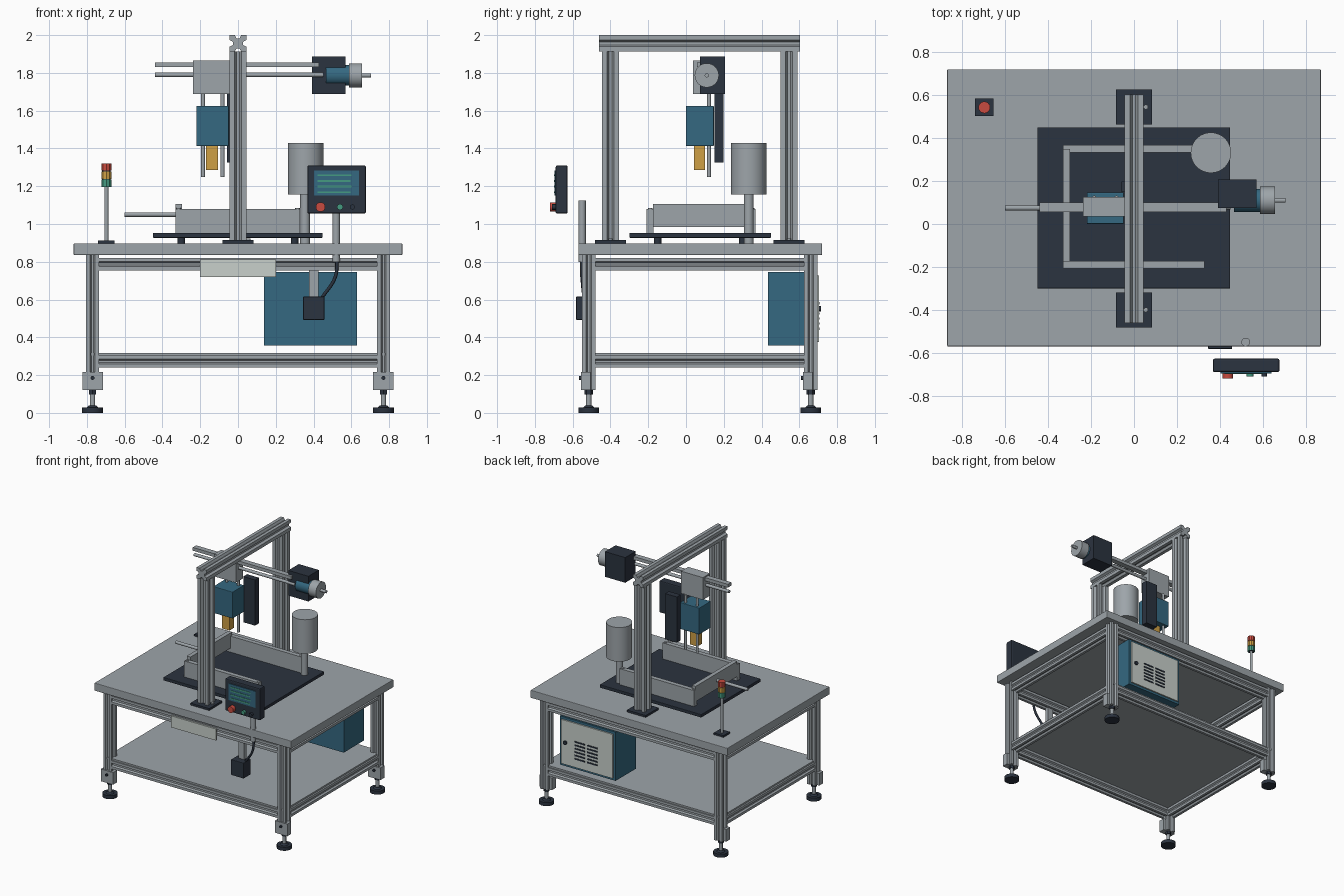
import bpy
import bmesh
from mathutils import Vector

default_cube = bpy.data.objects.get("Cube")
if default_cube:
    bpy.data.objects.remove(default_cube, do_unlink=True)


def material(name, colour):
    mat = bpy.data.materials.new(name)
    mat.use_nodes = True
    rgba = (*colour, 1)
    mat.diffuse_color = rgba
    mat.node_tree.nodes["Principled BSDF"].inputs["Base Color"].default_value = rgba
    return mat


grey = material("aluminium grey", (0.34, 0.375, 0.40))
dark = material("dark navy", (0.024, 0.033, 0.05))
blue = material("petrol blue", (0.035, 0.14, 0.22))
yellow = material("amber yellow", (0.62, 0.35, 0.06))
red = material("signal red", (0.58, 0.07, 0.05))
green = material("signal green", (0.06, 0.33, 0.22))
pale = material("pale grey", (0.58, 0.63, 0.60))


def finish(name, bm, mat, smooth=False):
    bmesh.ops.recalc_face_normals(bm, faces=bm.faces)
    mesh = bpy.data.meshes.new(name)
    bm.to_mesh(mesh)
    bm.free()
    mesh.materials.append(mat)
    if smooth:
        for poly in mesh.polygons:
            poly.use_smooth = len(poly.vertices) == 4
    obj = bpy.data.objects.new(name, mesh)
    bpy.context.collection.objects.link(obj)
    return obj


def box(name, xs, ys, zs, mat, bevel=0):
    """Box given by its extent on each axis."""
    bm = bmesh.new()
    bmesh.ops.create_cube(bm, size=1)
    for v in bm.verts:
        v.co = [lo + (c + 0.5) * (hi - lo) for c, (lo, hi) in zip(v.co, (xs, ys, zs))]
    obj = finish(name, bm, mat)
    if bevel:
        mod = obj.modifiers.new("rounded edges", "BEVEL")
        mod.width, mod.segments = bevel, 2
    return obj


def orient(obj, start, end):
    direction = Vector(end) - Vector(start)
    obj.rotation_mode = "QUATERNION"
    obj.rotation_quaternion = direction.to_track_quat("Z", "Y")
    obj.location = start


def rod(name, start, end, radius, mat, sides=32, tip=None):
    """Cylinder or cone between two points."""
    length = (Vector(end) - Vector(start)).length
    bm = bmesh.new()
    bmesh.ops.create_cone(bm, cap_ends=True, segments=sides, radius1=radius,
                          radius2=radius if tip is None else tip, depth=length)
    bmesh.ops.translate(bm, vec=(0, 0, length / 2), verts=bm.verts)
    obj = finish(name, bm, mat, smooth=sides > 12)
    orient(obj, start, end)
    return obj


def extrusion(name, start, end, width):
    """Square slotted profile swept between two points."""
    length = (Vector(end) - Vector(start)).length
    side = [(-0.5, 0.5), (-0.2, 0.5), (-0.09, 0.3), (0.09, 0.3), (0.2, 0.5)]
    outline = []
    for turn in range(4):
        outline += side
        side = [(y, -x) for x, y in side]
    bm = bmesh.new()
    face = bm.faces.new([bm.verts.new((x * width, y * width, 0)) for x, y in outline])
    top = bmesh.ops.extrude_face_region(bm, geom=[face])["geom"]
    bmesh.ops.translate(bm, vec=(0, 0, length),
                        verts=[g for g in top if isinstance(g, bmesh.types.BMVert)])
    orient(finish(name, bm, grey), start, end)


# Base frame: legs, feet, rails
leg_x, front_y, back_y = 0.77, -0.515, 0.66
for end_name, y in (("front", front_y), ("back", back_y)):
    for side_name, x in (("right", -leg_x), ("left", leg_x)):
        label = f"{end_name}_{side_name}"
        extrusion(f"{label}_leg", (x, y, 0.12), (x, y, 0.84), 0.07)
        box(f"{label}_foot_bracket", (x - 0.054, x + 0.054), (y - 0.04, y + 0.01),
            (0.12, 0.217), grey)
        rod(f"{label}_bracket_bolt", (x, y - 0.052, 0.185), (x, y - 0.04, 0.185), 0.01, dark)
        rod(f"{label}_foot_stem", (x, y, 0.03), (x, y, 0.12), 0.014, grey)
        rod(f"{label}_foot_nut", (x, y, 0.098), (x, y, 0.12), 0.022, dark, 6)
        rod(f"{label}_foot_pad", (x, y, 0), (x, y, 0.028), 0.055, dark)
        rod(f"{label}_foot_cone", (x, y, 0.028), (x, y, 0.04), 0.03, dark, tip=0.018)
inset = 0.035
for level, z in (("lower", 0.272), ("upper", 0.788)):
    for end_name, y in (("front", front_y), ("back", back_y)):
        extrusion(f"{level}_{end_name}_rail", (inset - leg_x, y, z), (leg_x - inset, y, z), 0.066)
    for side_name, x in (("right", -leg_x), ("left", leg_x)):
        extrusion(f"{level}_{side_name}_rail", (x, front_y + inset, z),
                  (x, back_y - inset, z), 0.066)
box("lower_shelf", (-0.79, 0.79), (-0.54, 0.685), (0.304, 0.318), grey)
box("table_top", (-0.87, 0.87), (-0.57, 0.72), (0.836, 0.898), grey, 0.004)

# Gantry: two posts on base plates and a cross beam
for label, y in (("front", -0.4), ("back", 0.545)):
    box(f"{label}_post_base", (-0.083, 0.083), (y - 0.082, y + 0.082), (0.898, 0.914), dark)
    extrusion(f"{label}_post", (0, y, 0.914), (0, y, 1.912), 0.09)
    rod(f"{label}_base_bolt", (0.055, y, 0.914), (0.055, y, 0.922), 0.011, grey)
extrusion("gantry_beam", (0, -0.46, 1.956), (0, 0.603, 1.956), 0.088)

# Work plate with fence walls and pusher
box("work_plate", (-0.45, 0.447), (-0.3, 0.45), (0.927, 0.952), dark, 0.003)
for x in (-0.3, 0.3):
    for y in (-0.15, 0.3):
        rod("plate_standoff", (x, y, 0.898), (x, y, 0.927), 0.02, dark)
for label, y in (("front", -0.19), ("back", 0.35)):
    box(f"{label}_fence", (-0.33, 0.328), (y - 0.018, y + 0.018), (0.952, 1.08), grey)
    for x in (-0.315, 0.315):
        rod(f"{label}_fence_pin", (x, y, 1.08), (x, y, 1.084), 0.012, grey)
box("pusher_wall", (-0.33, -0.297), (-0.175, 0.35), (0.985, 1.107), grey)
rod("pusher_rod", (-0.6, 0.075, 1.05), (-0.293, 0.075, 1.05), 0.012, grey)

# Hopper tank on its column
rod("tank_column", (0.355, 0.332, 0.898), (0.355, 0.332, 1.16), 0.026, grey)
rod("tank", (0.358, 0.332, 1.157), (0.358, 0.332, 1.43), 0.094, grey, 48)

# Signal tower
tower_x, tower_y = -0.697, 0.543
box("tower_base", (tower_x - 0.043, tower_x + 0.043), (tower_y - 0.041, tower_y + 0.041),
    (0.898, 0.912), dark)
rod("tower_pole", (tower_x, tower_y, 0.912), (tower_x, tower_y, 1.2), 0.011, grey)
rod("tower_core", (tower_x, tower_y, 1.195), (tower_x, tower_y, 1.31), 0.022, dark)
for i, (label, mat) in enumerate((("green", green), ("yellow", yellow), ("red", red))):
    z = 1.196 + i * 0.043
    rod(f"{label}_lamp", (tower_x, tower_y, z), (tower_x, tower_y, z + 0.039), 0.028, mat, 10)

# Cross slide: guide bars, carriage and drive motor
box("upper_guide_bar", (-0.44, 0.43), (0.057, 0.1), (1.83, 1.856), grey)
rod("lower_guide_rod", (-0.44, 0.08, 1.79), (0.45, 0.08, 1.79), 0.012, grey)
box("carriage", (-0.237, -0.045), (0.036, 0.125), (1.687, 1.865), grey)
box("motor_mount", (0.392, 0.57), (0.075, 0.207), (1.687, 1.888), dark)
motor_y, motor_z = 0.11, 1.787
for label, start, end, radius, mat in (("motor_body", 0.465, 0.59, 0.054, blue),
                                       ("motor_cap", 0.587, 0.656, 0.064, grey),
                                       ("motor_shaft", 0.65, 0.705, 0.011, grey)):
    rod(label, (start, motor_y, motor_z), (end, motor_y, motor_z), radius, mat)

# Vertical tool head
for label, x in (("right", -0.185), ("left", -0.082)):
    rod(f"{label}_head_rod", (x, 0.122, 1.25), (x, 0.122, 1.69), 0.01, grey)
box("tool_head", (-0.22, -0.048), (0, 0.147), (1.413, 1.625), blue, 0.004)
box("tool_nozzle", (-0.17, -0.105), (0.042, 0.1), (1.287, 1.413), yellow)
box("slide_backing", (-0.058, 0.045), (0.15, 0.198), (1.325, 1.69), dark)

# Operator panel
rod("panel_post", (0.52, -0.55, 0.8), (0.52, -0.55, 1.125), 0.02, grey)
box("panel_body", (0.367, 0.677), (-0.69, -0.627), (1.055, 1.31), dark, 0.008)
box("panel_screen", (0.403, 0.64), (-0.696, -0.689), (1.15, 1.282), blue)
for i, right_end in enumerate((0.6, 0.595, 0.6, 0.595)):
    z = 1.258 - i * 0.03
    box("screen_line", (0.422, right_end), (-0.699, -0.695), (z - 0.005, z + 0.005), green)
for label, x, radius, front, mat in (("stop", 0.437, 0.025, -0.72, red),
                                     ("start", 0.54, 0.016, -0.71, green),
                                     ("reset", 0.606, 0.013, -0.71, dark)):
    rod(f"{label}_button", (x, -0.689, 1.09), (x, front, 1.09), radius, mat)

# Switch box with bracket and cable, front plate
box("switch_bracket", (0.375, 0.425), (-0.53, -0.5), (0.61, 0.76), grey)
box("switch_box", (0.345, 0.457), (-0.582, -0.49), (0.492, 0.616), dark, 0.004)
curve = bpy.data.curves.new("cable", "CURVE")
curve.dimensions = "3D"
curve.bevel_depth, curve.bevel_resolution = 0.009, 2
spline = curve.splines.new("BEZIER")
path = [(0.525, -0.55, 0.81), (0.515, -0.55, 0.72), (0.445, -0.54, 0.61)]
spline.bezier_points.add(len(path) - 1)
for point, co in zip(spline.bezier_points, path):
    point.co = co
    point.handle_left_type = point.handle_right_type = "AUTO"
curve.materials.append(dark)
bpy.context.collection.objects.link(bpy.data.objects.new("cable", curve))
box("front_name_plate", (-0.2, 0.2), (-0.562, -0.548), (0.72, 0.812), pale)

# Control cabinet with door, vents and lock
box("cabinet", (0.137, 0.63), (0.435, 0.693), (0.358, 0.747), blue)
box("cabinet_door", (0.157, 0.612), (0.692, 0.704), (0.376, 0.728), pale)
for column in (0.335, 0.445):
    for row in range(6):
        z = 0.44 + row * 0.027
        box("door_vent", (column - 0.045, column + 0.045), (0.703, 0.708), (z, z + 0.011), dark)
rod("door_lock", (0.572, 0.703, 0.552), (0.572, 0.715, 0.552), 0.015, dark)
